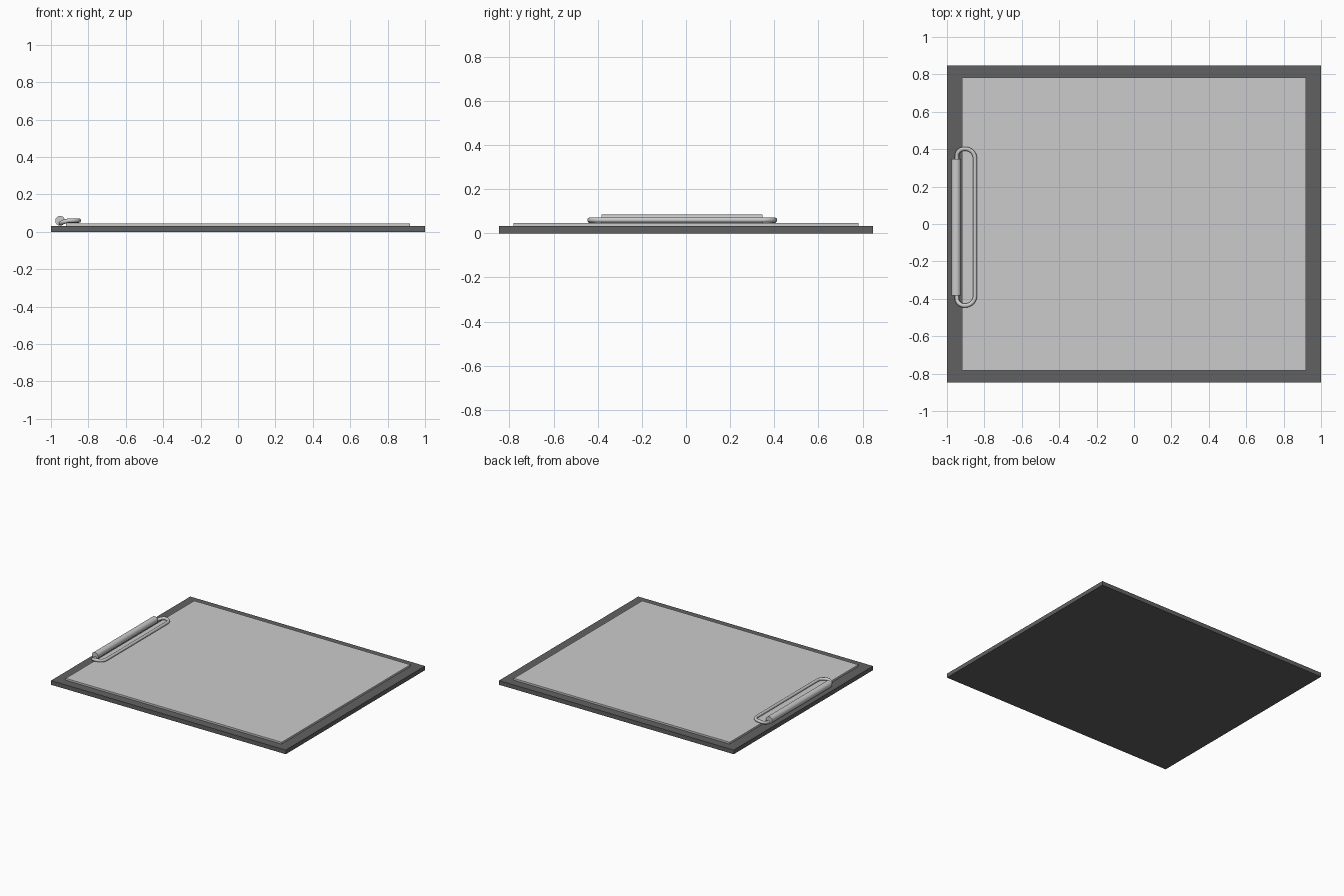
import bpy
import math

if "Cube" in bpy.data.objects:
    bpy.data.objects.remove(bpy.data.objects["Cube"])


def box(name, x, y, z0, z1):
    bpy.ops.mesh.primitive_cube_add(size=1, location=(0, 0, (z0 + z1) / 2))
    ob = bpy.context.object
    ob.name = name
    ob.scale = (x, y, z1 - z0)
    bpy.ops.object.transform_apply(location=False, rotation=False, scale=True)
    return ob


# Dark backing board
board = box("board", 2.0, 1.694, 0.0, 0.032)
dark = bpy.data.materials.new("dark_grey")
dark.diffuse_color = (0.12, 0.12, 0.12, 1)
dark.use_nodes = True
dark.node_tree.nodes["Principled BSDF"].inputs["Base Color"].default_value = dark.diffuse_color
board.data.materials.append(dark)

# Sheet of paper resting on the board
box("paper", 1.84, 1.564, 0.032, 0.046)

# Spring barrel of the clip
y0, y1 = -0.383, 0.347
bpy.ops.mesh.primitive_cylinder_add(
    vertices=32, radius=0.026, depth=y1 - y0,
    location=(-0.951, (y0 + y1) / 2, 0.059), rotation=(math.pi / 2, 0, 0))
barrel = bpy.context.object
barrel.name = "clip_barrel"
bpy.ops.object.shade_smooth_by_angle(angle=math.radians(40))

# Wire loop: one end profile, mirrored about the clip's middle
mid = -0.017
end = [(-0.947, 0.33, 0.045), (-0.947, 0.365, 0.045)]
for i in range(1, 7):
    a = math.pi - i * math.pi / 12
    end.append((-0.907 + 0.04 * math.cos(a), 0.365 + 0.037 * math.sin(a),
                0.045 + 0.015 * i / 6))
for i in range(0, 9):
    a = math.pi / 2 - i * math.pi / 16
    end.append((-0.902 + 0.052 * math.cos(a), 0.35 + 0.052 * math.sin(a), 0.06))
path = end + [(x, 2 * mid - y, z) for x, y, z in reversed(end)]

curve = bpy.data.curves.new("clip_wire", "CURVE")
curve.dimensions = "3D"
curve.bevel_depth = 0.0115
curve.bevel_resolution = 3
curve.use_fill_caps = True
spline = curve.splines.new("POLY")
spline.points.add(len(path) - 1)
for p, co in zip(spline.points, path):
    p.co = (*co, 1)
wire = bpy.data.objects.new("clip_wire", curve)
bpy.context.collection.objects.link(wire)
bpy.ops.object.select_all(action="DESELECT")
wire.select_set(True)
bpy.context.view_layer.objects.active = wire
bpy.ops.object.convert(target="MESH")
bpy.ops.object.shade_smooth_by_angle(angle=math.radians(40))
